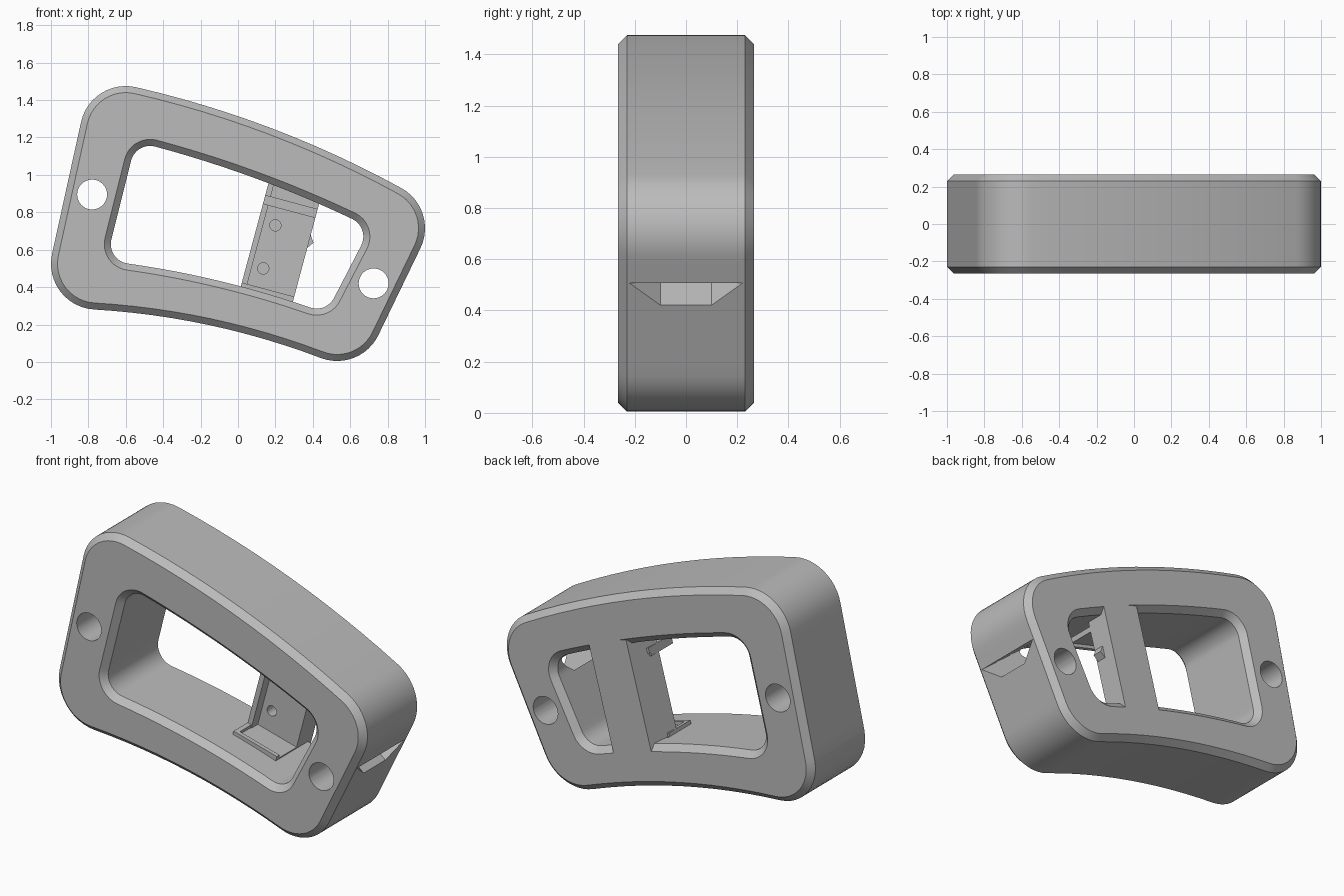
import bpy, bmesh, math
from mathutils import Vector

cube = bpy.data.objects.get("Cube")
if cube:
    bpy.data.objects.remove(cube, do_unlink=True)

grey = bpy.data.materials.new("plain grey")
grey.use_nodes = True
grey.diffuse_color = (0.5, 0.5, 0.5, 1)
grey.node_tree.nodes["Principled BSDF"].inputs["Base Color"].default_value = (0.5, 0.5, 0.5, 1)


def finish(name, bm):
    bmesh.ops.recalc_face_normals(bm, faces=bm.faces[:])
    mesh = bpy.data.meshes.new(name)
    bm.to_mesh(mesh)
    bm.free()
    mesh.materials.append(grey)
    ob = bpy.data.objects.new(name, mesh)
    bpy.context.collection.objects.link(ob)
    return ob


def prism(name, points, direction):
    """Polygon of 3D points swept along a direction."""
    bm = bmesh.new()
    face = bm.faces.new([bm.verts.new(p) for p in points])
    swept = bmesh.ops.extrude_face_region(bm, geom=[face], use_keep_orig=True)
    verts = [g for g in swept["geom"] if isinstance(g, bmesh.types.BMVert)]
    bmesh.ops.translate(bm, verts=verts, vec=direction)
    return finish(name, bm)


def rod(name, x, y, z, radius, length):
    ring = [(x + radius * math.cos(a), y, z + radius * math.sin(a))
            for a in (math.tau * i / 32 for i in range(32))]
    return prism(name, ring, Vector((0, length, 0)))


def cut(ob, cutters):
    bpy.context.view_layer.objects.active = ob
    for c in cutters:
        c.hide_render = True
        mod = ob.modifiers.new("cut", 'BOOLEAN')
        mod.operation = 'DIFFERENCE'
        mod.solver = 'EXACT'
        mod.object = c
        bpy.ops.object.modifier_apply(modifier=mod.name)
        bpy.data.objects.remove(c, do_unlink=True)


def smooth(ob):
    bpy.ops.object.select_all(action='DESELECT')
    ob.select_set(True)
    bpy.context.view_layer.objects.active = ob
    bpy.ops.object.shade_smooth_by_angle(angle=math.radians(25))


def outline(centres, bows, radius):
    """Rounded four-sided loop with bowed edges, clockwise from top left."""
    edges = []
    for i in range(4):
        a, b = Vector(centres[i]), Vector(centres[(i + 1) % 4])
        d = b - a
        n = Vector((-d.y, d.x)).normalized()
        edges.append((a, d, n, math.atan2(n.y, n.x), math.atan(4 * bows[i] / d.length)))
    pts = []
    for i, (a, d, n, ang, th) in enumerate(edges):
        start = edges[i - 1][3] - edges[i - 1][4]
        turn = (start - ang - th) % math.tau
        for k in range(12):
            f = start - turn * k / 12
            pts.append(a + radius * Vector((math.cos(f), math.sin(f))))
        for k in range(12):
            t = k / 12
            f = ang + th * (1 - 2 * t)
            pts.append(a + d * t + n * 4 * bows[i] * t * (1 - t)
                       + radius * Vector((math.cos(f), math.sin(f))))
    return pts


# Frame: chamfered ring section carried round the two outlines
OUTER = [(-0.6, 1.23), (0.755, 0.715), (0.53, 0.25), (-0.755, 0.525)]
INNER = [(-0.47, 1.05), (0.565, 0.67), (0.42, 0.39), (-0.575, 0.63)]
HALF, CH = 0.265, 0.035
section = [(OUTER, 0.245 - CH, -HALF), (OUTER, 0.245, CH - HALF),
           (OUTER, 0.245, HALF - CH), (OUTER, 0.245 - CH, HALF),
           (INNER, 0.14, HALF), (INNER, 0.14 - CH, HALF - CH),
           (INNER, 0.14 - CH, CH - HALF), (INNER, 0.14, -HALF)]
bm = bmesh.new()
loops = []
for centres, radius, y in section:
    bow = 0.05 if centres is OUTER else 0.025
    loops.append([bm.verts.new((p.x, y, p.y))
                  for p in outline(centres, (bow, 0, -bow, 0), radius)])
for i, a in enumerate(loops):
    b = loops[(i + 1) % len(loops)]
    for j in range(len(a)):
        k = (j + 1) % len(a)
        bm.faces.new((a[j], a[k], b[k], b[j]))
frame = finish("frame", bm)

# Screw holes and the rising side slot
slot = prism("slot_cutter", [(1, -0.1, 0.325), (1, 0.1, 0.325),
                             (1, 0.22, 0.445), (1, -0.22, 0.445)],
             Vector((-0.38, 0, 0.315)))
cut(frame, [rod("hole_cutter", -0.78, -0.5, 0.895, 0.08, 1),
            rod("hole_cutter", 0.725, -0.5, 0.42, 0.08, 1), slot])
smooth(frame)


# Bracket parts use axes across (u) and along (v) the tilted bar
TILT = math.radians(15)
ALONG = Vector((math.sin(TILT), 0, math.cos(TILT)))


def local(u, y, v):
    return Vector((u * math.cos(TILT), y, -u * math.sin(TILT))) + ALONG * v


def bar_part(name, uy, v0, v1):
    return prism(name, [local(u, y, v0) for u, y in uy], ALONG * (v1 - v0))


def box(name, u0, u1, y0, y1, v0, v1):
    return bar_part(name, [(u0, y0), (u1, y0), (u1, y1), (u0, y1)], v0, v1)


# Back bar with a thin slanted side wall and two blind screw holes
bar = bar_part("back_bar", [(-0.055, HALF), (0.2, HALF), (0.2, 0.12),
                            (-0.06, 0.12), (-0.06, 0.06), (-0.09, 0.06)], 0.34, 0.99)
cut(bar, [rod("pin_cutter", 0.2, 0, 0.73, 0.03, 0.2),
          rod("pin_cutter", 0.135, 0, 0.5, 0.03, 0.2)])
smooth(bar)

# Shelves reaching forward, each with a small lip
for name, v, lip in (("bottom_shelf", 0.365, 0.02), ("top_shelf", 0.87, -0.02)):
    box(name, -0.09, 0.2, -0.07, 0.14, v, v + 0.03)
    lo, hi = sorted((v + 0.015, v + 0.015 + lip * 1.75))
    box(name + "_front_lip", -0.09, 0.2, -0.07, -0.045, lo, hi)
    box(name + "_side_lip", -0.09, -0.065, -0.06, 0.13, lo, hi)

# Small ridge on the side of the bar
prism("side_ridge", [local(0.19, 0.13, 0.67), local(0.225, 0.13, 0.72), local(0.19, 0.13, 0.77)],
      Vector((0, 0.06, 0)))
